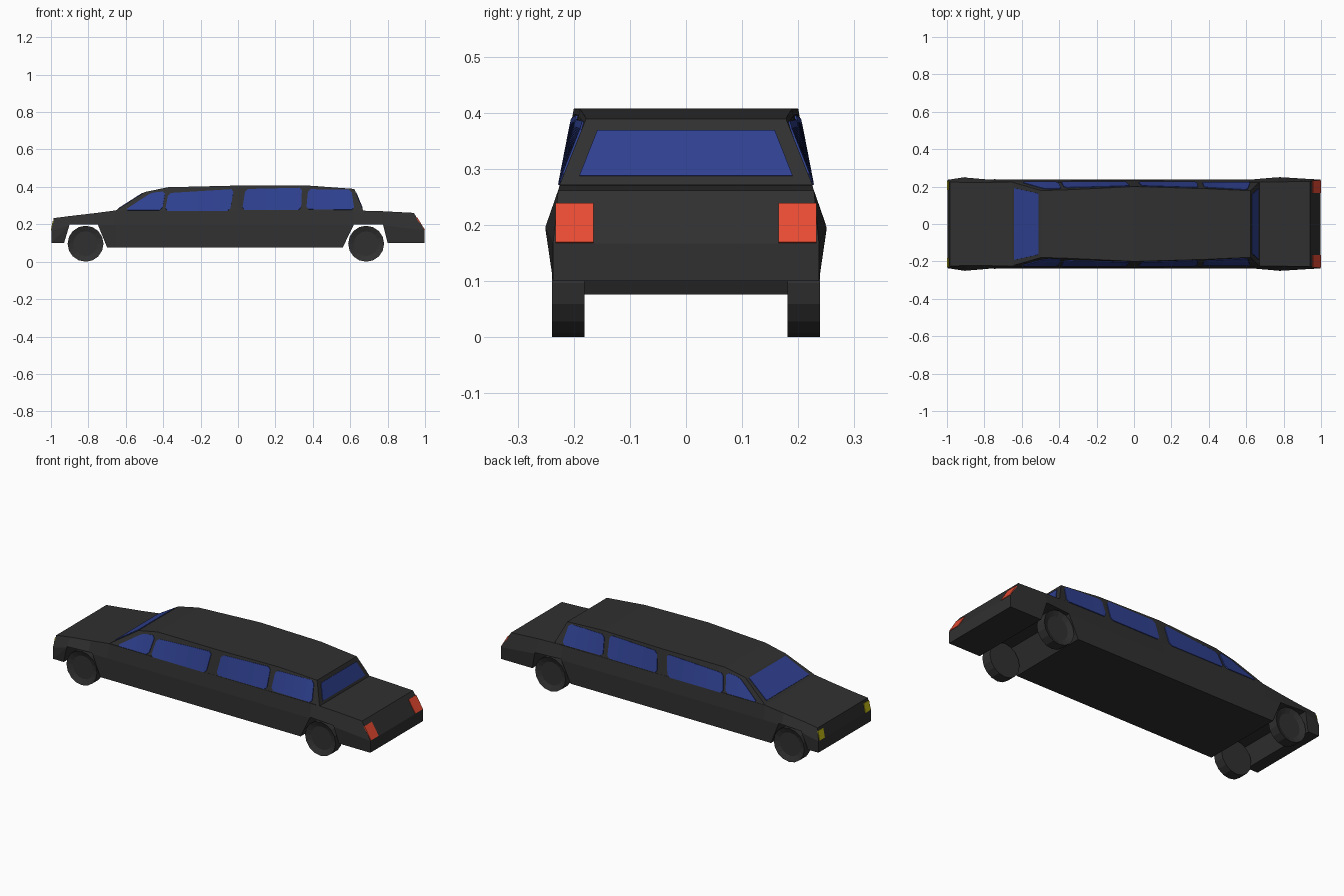
import bpy, bmesh, math
from mathutils import Matrix

if "Cube" in bpy.data.objects:
    bpy.data.objects.remove(bpy.data.objects["Cube"])


def material(name, rgb):
    m = bpy.data.materials.new(name)
    m.diffuse_color = (*rgb, 1)
    m.use_nodes = True
    m.node_tree.nodes["Principled BSDF"].inputs["Base Color"].default_value = m.diffuse_color
    return m


BLACK = material("charcoal paint", (0.03, 0.03, 0.03))
BLUE = material("blue glass", (0.028, 0.052, 0.28))
RED = material("red lamp", (0.8, 0.07, 0.032))
YELLOW = material("yellow lamp", (0.6, 0.55, 0.01))


def finish(name, bm, mat, thickness=0):
    bmesh.ops.remove_doubles(bm, verts=bm.verts, dist=1e-5)
    bmesh.ops.recalc_face_normals(bm, faces=bm.faces)
    me = bpy.data.meshes.new(name)
    bm.to_mesh(me)
    bm.free()
    me.materials.append(mat)
    ob = bpy.data.objects.new(name, me)
    bpy.context.collection.objects.link(ob)
    if thickness:                      # thin plate centred on the surface
        mod = ob.modifiers.new("plate", 'SOLIDIFY')
        mod.thickness, mod.offset = thickness, 0
    return ob


def loft(name, half_rings, mat):
    """Rings listed bottom to top for one side, mirrored across y."""
    bm = bmesh.new()
    rings = []
    for half in half_rings:
        pts = [(x, -y, z) for x, y, z in half] + list(reversed(half))
        rings.append([bm.verts.new(p) for p in pts])
    n = len(rings[0])
    for a, b in zip(rings, rings[1:]):
        for i in range(n):
            j = (i + 1) % n
            bm.faces.new((a[i], a[j], b[j], b[i]))
    for r in (rings[0], rings[-1]):    # end caps in horizontal strips
        for i in range(n // 2 - 1):
            bm.faces.new((r[i], r[i + 1], r[n - 2 - i], r[n - 1 - i]))
    return finish(name, bm, mat)


def quad(name, pts, mat):
    bm = bmesh.new()
    bm.faces.new([bm.verts.new(p) for p in pts])
    return finish(name, bm, mat, 0.006)


def lerp(table, x):
    for (x0, v0), (x1, v1) in zip(table, table[1:]):
        if x <= x1:
            return v0 + (v1 - v0) * max(0, (x - x0) / (x1 - x0))
    return table[-1][1]


# Lower body: x, top z, top y, widest y, bottom z
stations = [(-0.90, 0.244, 0.222, 0.251, 0.10),
            (-0.77, 0.259, 0.223, 0.240, 0.076),
            (-0.655, 0.274, 0.225, 0.237, 0.076),
            (0.00, 0.272, 0.225, 0.236, 0.076),
            (0.62, 0.274, 0.225, 0.238, 0.076),
            (0.77, 0.270, 0.225, 0.251, 0.10)]
nose = [(-0.998, 0.236, 0.10), (-0.998, 0.236, 0.165), (-0.985, 0.225, 0.233)]
tail = [(0.998, 0.237, 0.10), (0.998, 0.237, 0.167), (0.94, 0.228, 0.261)]
body = loft("lower_body", [nose] + [
    [(x, 0.237, zb), (x, ym, 0.195), (x, yt, zt)]
    for x, zt, yt, ym, zb in stations] + [tail], BLACK)

# Wheel arches cut straight through the body
arches = [[(-0.96, 0), (-0.93, 0.10), (-0.90, 0.20), (-0.75, 0.20), (-0.70, 0.076), (-0.67, 0)],
          [(0.52, 0), (0.56, 0.076), (0.62, 0.20), (0.775, 0.20), (0.80, 0.10), (0.825, 0)]]
for arch in arches:
    bm = bmesh.new()
    f = bm.faces.new([bm.verts.new((x, -0.4, z)) for x, z in arch])
    ext = bmesh.ops.extrude_face_region(bm, geom=[f])
    for v in ext["geom"]:
        if isinstance(v, bmesh.types.BMVert):
            v.co.y = 0.4
    cutter = finish("arch_cutter", bm, BLACK)
    cutter.hide_render = True
    mod = body.modifiers.new("arch", 'BOOLEAN')
    mod.operation, mod.solver, mod.object = 'DIFFERENCE', 'EXACT', cutter
    bpy.context.view_layer.objects.active = body
    bpy.ops.object.modifier_apply(modifier=mod.name)
    bpy.data.objects.remove(cutter)

# Cabin: roof profile and inward lean of the sides along x
roof = [(-0.655, 0.273), (-0.50, 0.372), (-0.375, 0.398), (0, 0.407),
        (0.39, 0.406), (0.622, 0.389), (0.67, 0.273)]
lean = [(-0.50, 0.45), (-0.375, 0.34), (0, 0.185), (0.39, 0.27), (0.622, 0.40)]


def side_y(x, z):
    return 0.225 - lerp(lean, x) * (z - 0.272)


xs = {x for x, _ in roof} | {-0.5 + 0.04 * i for i in range(1, 28)}
loft("cabin", [[(x, 0.225, 0.266), (x, side_y(x, lerp(roof, x)), lerp(roof, x))]
               for x in sorted(xs)], BLACK)


# Side windows: four-cornered outlines with clipped corners, laid on the cabin side
def clipped(corners, d=0.014):
    out = []
    for i, (x, z) in enumerate(corners):
        for nx, nz in (corners[i - 1], corners[(i + 1) % 4]):
            k = d / math.hypot(nx - x, nz - z)
            out.append((x + (nx - x) * k, z + (nz - z) * k))
    return out


def span(poly, x):
    hits = []
    for (x0, z0), (x1, z1) in zip(poly, poly[1:] + poly[:1]):
        if abs(x1 - x0) > 1e-9 and min(x0, x1) - 1e-9 <= x <= max(x0, x1) + 1e-9:
            hits.append(z0 + (z1 - z0) * (x - x0) / (x1 - x0))
    return min(hits), max(hits)


windows = {
    "front_quarter_window": [(-0.605, 0.275), (-0.465, 0.367), (-0.387, 0.376), (-0.406, 0.275)],
    "front_door_window": [(-0.390, 0.271), (-0.372, 0.366), (-0.022, 0.388), (-0.043, 0.271)],
    "middle_window": [(0.022, 0.276), (0.040, 0.388), (0.342, 0.395), (0.337, 0.276)],
    "rear_door_window": [(0.365, 0.280), (0.375, 0.387), (0.606, 0.384), (0.622, 0.277)]}
for name, corners in windows.items():
    poly = clipped(corners)
    px = [p[0] for p in poly]
    cols = sorted(set(px) | {min(px) + (max(px) - min(px)) * i / 10 for i in range(1, 10)})
    for side, s in (("right", -1), ("left", 1)):
        bm = bmesh.new()
        pairs = [[bm.verts.new((x, s * side_y(x, z), z)) for z in span(poly, x)] for x in cols]
        for a, b in zip(pairs, pairs[1:]):
            bm.faces.new((a[0], b[0], b[1], a[1]))
        finish(name + "_" + side, bm, BLUE, 0.006)


# Windscreen and rear window lie on the sloping ends of the cabin
def end_glass(name, low, high):
    (zl, yl), (zh, yh) = low, high

    def at_x(z):
        (xa, za), (xb, zb) = roof[:2] if name == "windscreen" else roof[-2:]
        return xa + (xb - xa) * (z - za) / (zb - za)
    quad(name, [(at_x(zl), -yl, zl), (at_x(zl), yl, zl),
                (at_x(zh), yh, zh), (at_x(zh), -yh, zh)], BLUE)


end_glass("windscreen", (0.283, 0.192), (0.366, 0.163))
end_glass("rear_window", (0.287, 0.190), (0.368, 0.158))


# Lamps on the slanted nose and tail panels
def lamp(name, panel, y0, y1, z0, z1, mat):
    (xa, _, za), (xb, _, zb) = panel[1:]
    f = lambda z: xa + (xb - xa) * (z - za) / (zb - za)
    for side, s in (("right", -1), ("left", 1)):
        quad(name + "_" + side, [(f(z0), s * y0, z0), (f(z0), s * y1, z0),
                                 (f(z1), s * y1, z1), (f(z1), s * y0, z1)], mat)


lamp("tail_lamp", tail, 0.165, 0.233, 0.168, 0.237, RED)
lamp("head_lamp", nose, 0.182, 0.229, 0.166, 0.218, YELLOW)

# Wheels: 16-sided with a recessed hub on the outer face
for end, x in (("front", -0.815), ("rear", 0.685)):
    for side, s in (("right", -1), ("left", 1)):
        bm = bmesh.new()
        bmesh.ops.create_cone(bm, cap_ends=True, segments=16,
                              radius1=0.096, radius2=0.096, depth=0.058)
        bm.faces.ensure_lookup_table()
        cap = max(bm.faces, key=lambda f: f.calc_center_median().z)
        bmesh.ops.inset_region(bm, faces=[cap], thickness=0.03)
        for v in cap.verts:
            v.co.z -= 0.012
        bm.transform(Matrix.Translation((x, s * 0.21, 0.096))
                     @ Matrix.Rotation(-s * math.pi / 2, 4, 'X'))
        finish(f"{end}_wheel_{side}", bm, BLACK)
